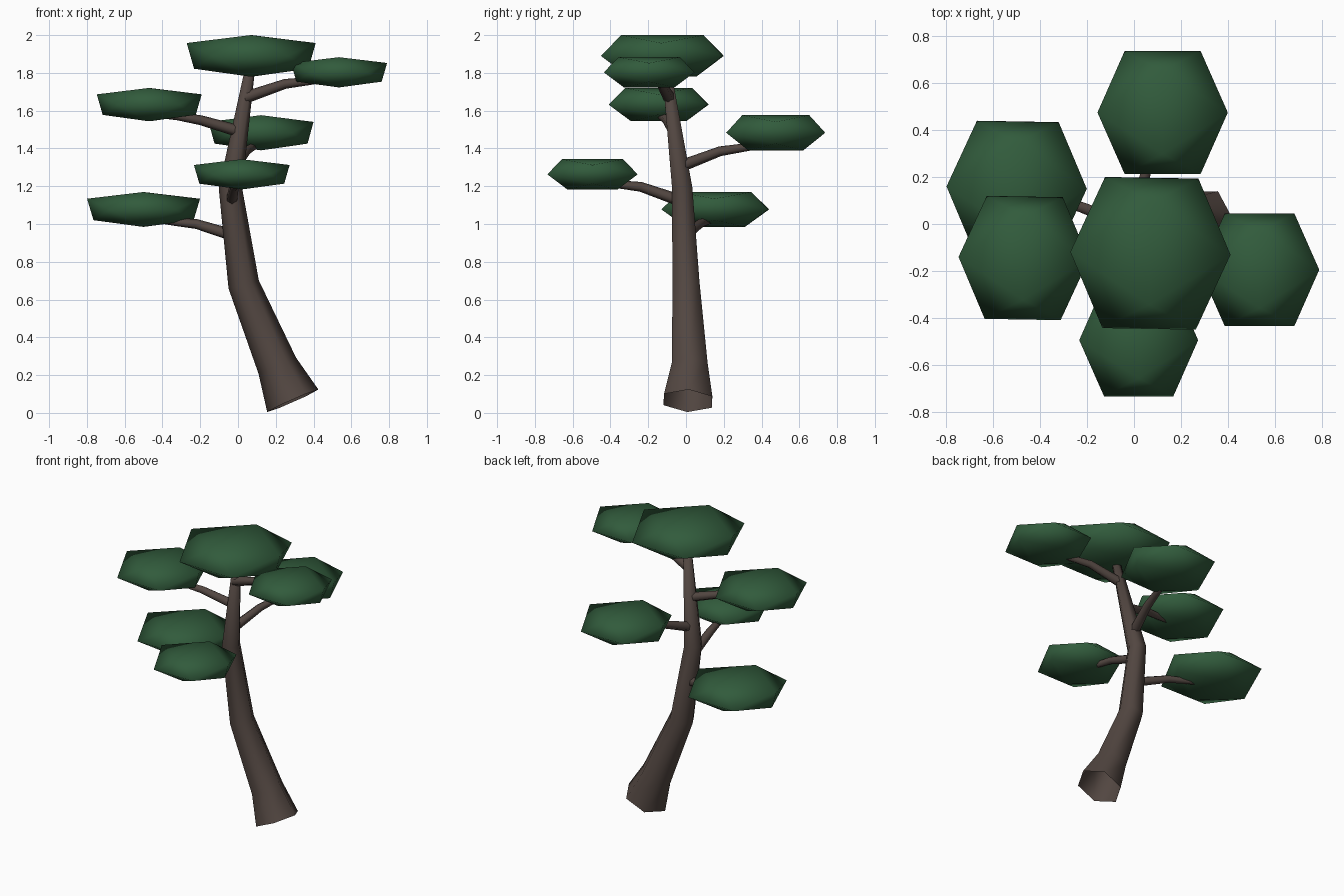
import bpy, bmesh, math
from mathutils import Vector, Matrix

cube = bpy.data.objects.get("Cube")
if cube:
    bpy.data.objects.remove(cube, do_unlink=True)


def make_material(name, rgb):
    mat = bpy.data.materials.new(name)
    mat.use_nodes = True
    color = (*rgb, 1.0)
    mat.diffuse_color = color
    bsdf = mat.node_tree.nodes["Principled BSDF"]
    bsdf.inputs["Base Color"].default_value = color
    bsdf.inputs["Roughness"].default_value = 0.9
    return mat


bark = make_material("bark brown", (0.085, 0.062, 0.053))
leaf = make_material("leaf green", (0.031, 0.105, 0.045))


def finish(name, bm, mat):
    bmesh.ops.recalc_face_normals(bm, faces=bm.faces)
    for face in bm.faces:
        face.smooth = True
    mesh = bpy.data.meshes.new(name)
    bm.to_mesh(mesh)
    bm.free()
    mesh.materials.append(mat)
    obj = bpy.data.objects.new(name, mesh)
    bpy.context.collection.objects.link(obj)
    return obj


def tube(name, points, radii, ref, cap_end=True, sides=6):
    """Six-sided tapering limb along a path; ref steers the ring corners."""
    pts = [Vector(p) for p in points]
    ref = Vector(ref)
    bm = bmesh.new()
    rings = []
    for i, (p, r) in enumerate(zip(pts, radii)):
        steps = []
        if i > 0:
            steps.append((p - pts[i - 1]).normalized())
        if i < len(pts) - 1:
            steps.append((pts[i + 1] - p).normalized())
        t = sum(steps, Vector()).normalized()
        u = (ref - t * ref.dot(t)).normalized()
        v = t.cross(u)
        rings.append([bm.verts.new(p + r * (u * math.cos(a) + v * math.sin(a)))
                      for a in (math.tau * k / sides for k in range(sides))])
    for low, high in zip(rings, rings[1:]):
        for k in range(sides):
            n = (k + 1) % sides
            bm.faces.new((low[k], low[n], high[n], high[k]))
    if cap_end:
        bm.faces.new(rings[-1])
    return finish(name, bm, bark)


def foliage(name, center, radius, half_height, turn=0.0):
    """Flattened icosahedron, slightly wider toward its top."""
    phi = (1 + math.sqrt(5)) / 2
    bm = bmesh.new()
    for a in (-1, 1):
        for b in (-phi, phi):
            for x, y, z in ((0, a, b), (a, b, 0), (b, 0, a)):
                flare = (1 + 0.06 * z) * radius / phi
                bm.verts.new((x * flare, y * flare, z * half_height / phi))
    bmesh.ops.convex_hull(bm, input=bm.verts)
    bm.transform(Matrix.Translation(center) @ Matrix.Rotation(math.radians(turn), 4, "Z"))
    return finish(name, bm, leaf)


# Leaning trunk, open at the foot
tube("trunk",
     [(0.29, 0.01, 0.064), (0.208, 0.02, 0.25), (0.03, 0.0, 0.68),
      (-0.04, -0.02, 1.19), (0.065, -0.105, 1.83)],
     [0.148, 0.108, 0.083, 0.062, 0.026], (1, 0, 0))

# Branches reaching into the foliage pads
up = (0, 0, 1)
limb = (0.032, 0.026, 0.021, 0.015)
branches = {
    "upper_left_branch": [(0.04, -0.09, 1.67), (0.25, -0.13, 1.742),
                          (0.38, -0.17, 1.757), (0.52, -0.19, 1.775)],
    "upper_right_branch": [(0.01, -0.06, 1.49), (-0.2, -0.1, 1.55),
                           (-0.32, -0.13, 1.57), (-0.45, -0.145, 1.58)],
    "lower_right_branch": [(-0.01, -0.01, 0.935), (-0.22, 0.07, 1.0),
                           (-0.34, 0.11, 1.012), (-0.48, 0.15, 1.03)],
    "front_branch": [(-0.035, -0.02, 1.12), (-0.02, -0.24, 1.197),
                     (0.0, -0.36, 1.21), (0.02, -0.49, 1.225)],
    "back_branch": [(-0.02, -0.03, 1.305), (0.04, 0.18, 1.385),
                    (0.08, 0.33, 1.408), (0.12, 0.46, 1.43)],
}
for name, path in branches.items():
    tube(name, path, limb, up)

# Foliage pads
foliage("crown_foliage", (0.07, -0.125, 1.89), 0.322, 0.11, -1)
foliage("upper_left_foliage", (0.535, -0.195, 1.803), 0.24, 0.08)
foliage("upper_right_foliage", (-0.47, -0.145, 1.632), 0.262, 0.088, -1)
foliage("lower_right_foliage", (-0.5, 0.155, 1.077), 0.282, 0.092, -1)
foliage("front_foliage", (0.02, -0.495, 1.263), 0.239, 0.08)
foliage("back_foliage", (0.122, 0.475, 1.483), 0.262, 0.093)
